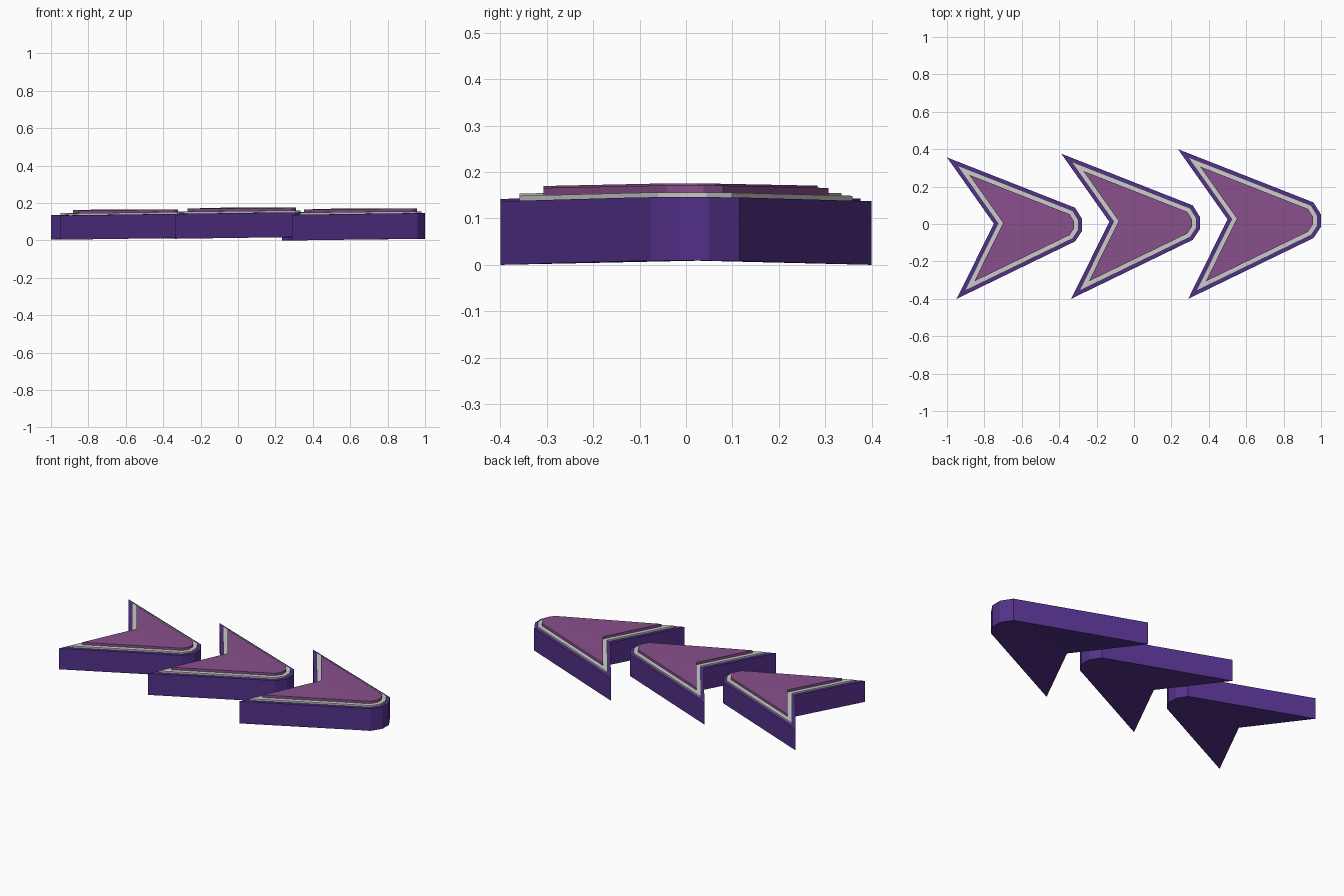
import bpy, bmesh
from mathutils import Vector

if "Cube" in bpy.data.objects:
    bpy.data.objects.remove(bpy.data.objects["Cube"])

# Arrowhead outline, counter-clockwise, relative to nose x = 0 and lowest y = 0
OUTLINE = [(-0.50, 0.425), (-0.71, 0.0), (-0.10, 0.296), (-0.04, 0.325), (0.0, 0.385),
           (0.0, 0.45), (-0.04, 0.515), (-0.765, 0.80)]


def material(name, color):
    m = bpy.data.materials.new(name)
    m.diffuse_color = (*color, 1)
    m.use_nodes = True
    m.node_tree.nodes["Principled BSDF"].inputs["Base Color"].default_value = m.diffuse_color
    return m


PURPLE = material("purple", (0.085, 0.03, 0.25))
PINK = material("mauve", (0.25, 0.08, 0.26))


def inset(points, d):
    """Mitred inward offset of a closed outline."""
    out = []
    for i, p in enumerate(points):
        a = (p - points[i - 1]).normalized()
        b = (points[(i + 1) % len(points)] - p).normalized()
        na, nb = Vector((-a.y, a.x)), Vector((-b.y, b.x))
        out.append(p + (na + nb) * d / (1 + na.dot(nb)))
    return out


def slab(name, points, z0, z1, mat=None):
    """Extruded outline whose wings droop slightly; caps fan out from the notch."""
    bm = bmesh.new()
    rings = [[bm.verts.new((p.x, p.y, z + 0.009 * (1 - (p.y / 0.4) ** 2))) for p in points]
             for z in (z0, z1)]
    low, high = rings
    n = len(points)
    for i in range(n):
        j = (i + 1) % n
        bm.faces.new((low[i], low[j], high[j], high[i]))
    for i in range(1, n - 1):
        bm.faces.new((high[0], high[i], high[i + 1]))
        bm.faces.new((low[0], low[i + 1], low[i]))
    mesh = bpy.data.meshes.new(name)
    bm.to_mesh(mesh)
    bm.free()
    if mat:
        mesh.materials.append(mat)
    ob = bpy.data.objects.new(name, mesh)
    bpy.context.collection.objects.link(ob)


# Three arrowheads: nose x, scale, base height
for label, nose, s, z in (("left", -0.277, 0.945, 0.004),
                          ("middle", 0.353, 0.97, 0.009),
                          ("right", 1.0, 1.0, 0.0)):
    pts = [Vector((nose + x * s, -0.4 + y * s)) for x, y in OUTLINE]
    slab(label + "_arrow_body", pts, z, z + 0.137 * s, PURPLE)
    slab(label + "_arrow_trim", inset(pts, 0.019), z + 0.13 * s, z + 0.147 * s)
    slab(label + "_arrow_inlay", inset(pts, 0.043), z + 0.14 * s, z + 0.162 * s, PINK)
